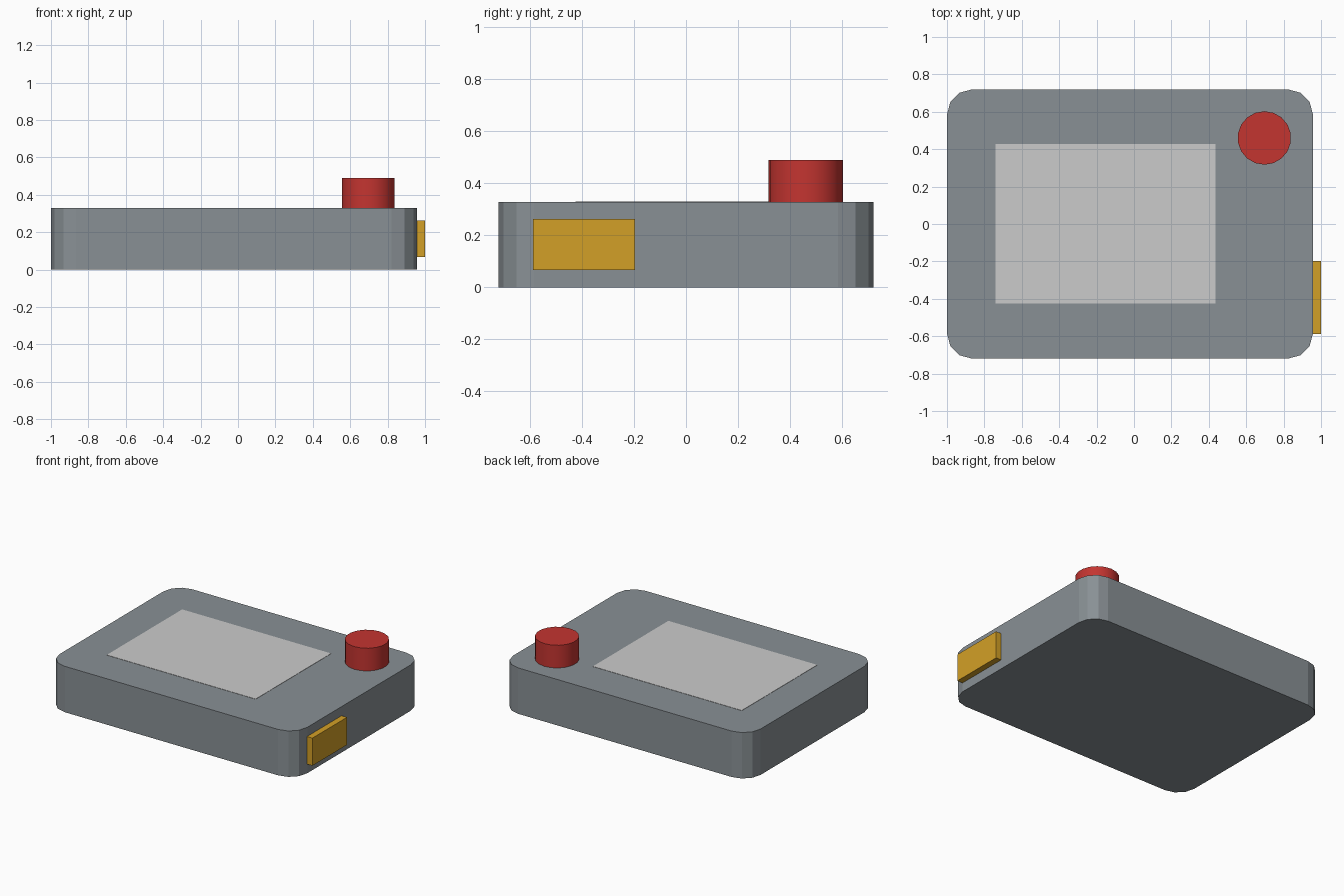
import bpy, bmesh, math

if "Cube" in bpy.data.objects:
    bpy.data.objects.remove(bpy.data.objects["Cube"])

def material(name, rgb):
    m = bpy.data.materials.new(name)
    m.diffuse_color = (*rgb, 1)
    m.use_nodes = True
    m.node_tree.nodes["Principled BSDF"].inputs["Base Color"].default_value = m.diffuse_color
    return m

def box(name, lo, hi, mat=None, corner=0.0):
    """Box between two corners, optionally with rounded vertical edges."""
    bm = bmesh.new()
    bmesh.ops.create_cube(bm, size=1)
    for v in bm.verts:
        v.co = [(a + b) / 2 + c * (b - a) for a, b, c in zip(lo, hi, v.co)]
    if corner:
        upright = [e for e in bm.edges
                   if abs(e.verts[0].co.z - e.verts[1].co.z) > 1e-4]
        bmesh.ops.bevel(bm, geom=upright, offset=corner, segments=3,
                        profile=0.5, affect='EDGES')
    me = bpy.data.meshes.new(name)
    bm.to_mesh(me)
    bm.free()
    ob = bpy.data.objects.new(name, me)
    bpy.context.collection.objects.link(ob)
    if mat:
        me.materials.append(mat)
    return ob

TOP = 0.328
slate = material("slate", (0.25, 0.28, 0.30))
red = material("red", (0.55, 0.035, 0.03))
gold = material("gold", (0.65, 0.35, 0.02))

# Case with rounded corners
box("case", (-1, -0.72, 0), (0.957, 0.72, TOP), slate, corner=0.135)

# Flush screen panel
box("screen", (-0.74, -0.425, TOP - 0.03), (0.437, 0.427, TOP + 0.002))

# Side connector
box("side_port", (0.92, -0.588, 0.066), (1.0, -0.197, 0.263), gold)

# Round push button
bottom, top = TOP - 0.03, 0.49
bpy.ops.mesh.primitive_cylinder_add(vertices=18, radius=0.143, depth=top - bottom,
                                    location=(0.697, 0.46, (top + bottom) / 2))
knob = bpy.context.object
knob.name = "push_button"
knob.data.materials.append(red)
bpy.ops.object.shade_smooth_by_angle(angle=math.radians(30))
